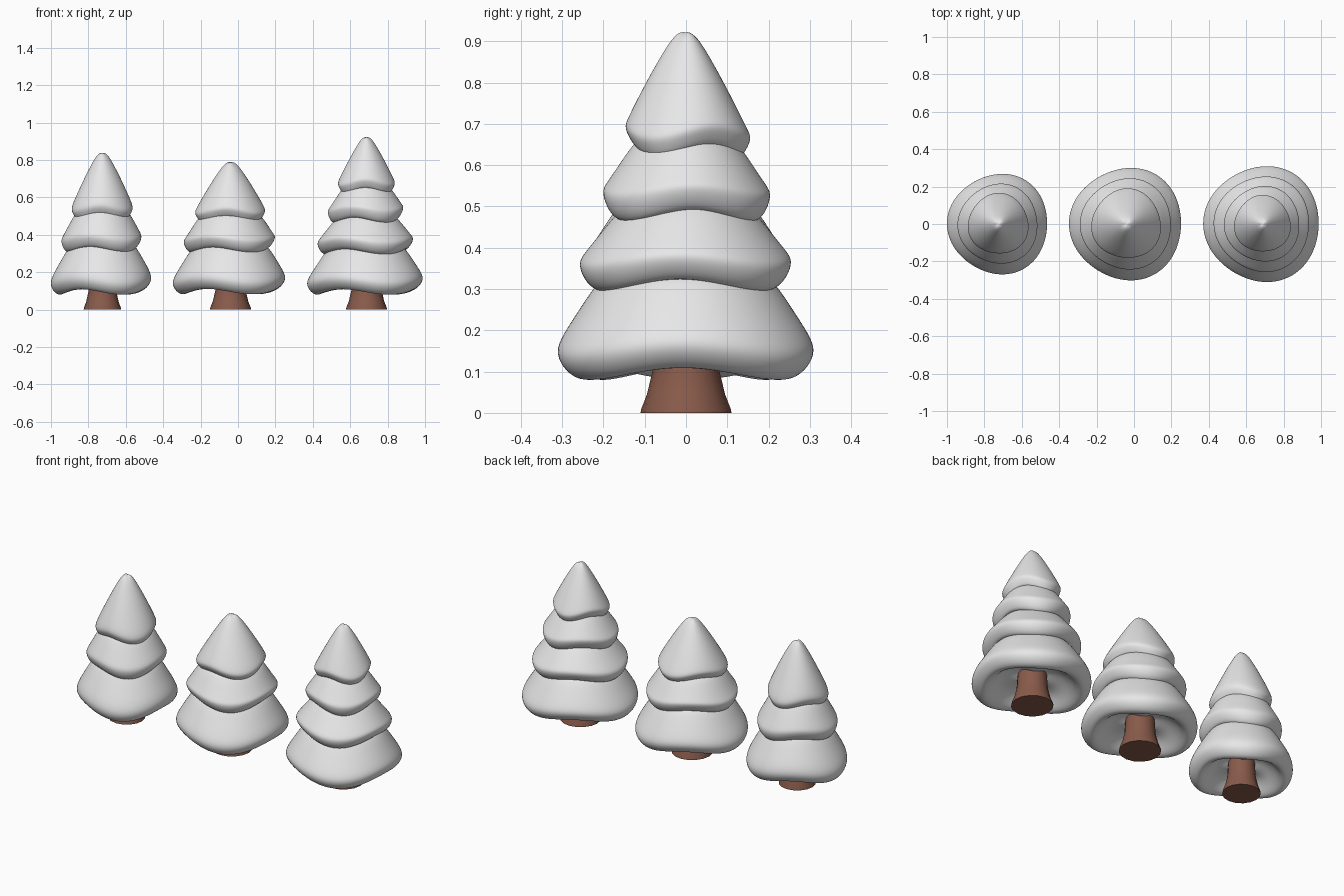
import bpy, bmesh, math

cube = bpy.data.objects.get("Cube")
if cube:
    bpy.data.objects.remove(cube, do_unlink=True)


def material(name, rgb):
    m = bpy.data.materials.new(name)
    m.use_nodes = True
    m.diffuse_color = (*rgb, 1)
    m.node_tree.nodes["Principled BSDF"].inputs["Base Color"].default_value = (*rgb, 1)
    return m


snow = material("snow_white", (0.8, 0.8, 0.8))
bark = material("bark_brown", (0.25, 0.105, 0.07))


def lathe(name, profile, centre_x, mat, segments, warp=lambda r, z, a: (r, z)):
    """Spin an (r, z) profile, bottom to top, bending each point with warp; cap both ends."""
    bm = bmesh.new()
    rings = []
    for r, z in profile:
        ring = []
        for i in range(segments):
            a = math.tau * i / segments
            wr, wz = warp(r, z, a)
            ring.append(bm.verts.new((wr * math.cos(a), wr * math.sin(a), wz)))
        rings.append(ring)
    for low, high in zip(rings, rings[1:]):
        for i in range(segments):
            j = (i + 1) % segments
            bm.faces.new((low[i], low[j], high[j], high[i]))
    bm.faces.new(rings[0][::-1])
    bm.faces.new(rings[-1])
    mesh = bpy.data.meshes.new(name)
    bm.to_mesh(mesh)
    bm.free()
    mesh.materials.append(mat)
    obj = bpy.data.objects.new(name, mesh)
    obj.location.x = centre_x
    bpy.context.collection.objects.link(obj)
    bpy.ops.object.select_all(action="DESELECT")
    obj.select_set(True)
    bpy.context.view_layer.objects.active = obj
    return obj


def snow_tier(name, x, radius, hem, top_radius, top, low_angle, tip=False):
    """Drooping skirt with a hollow underside and a three-lobed wavy hem."""
    h = top - hem
    # hollow underside and rolled lip
    profile = [(radius * f, hem + dz) for f, dz in (
        (0.08, 0.085), (0.45, 0.08), (0.62, 0.045), (0.74, 0.006), (0.86, -0.004),
        (0.97, 0.025), (1.02, 0.06))]
    if tip:
        slope = ((0.97, 0.22), (0.80, 0.40), (0.56, 0.64), (0.33, 0.85),
                 (0.18, 0.965), (0.07, 1.0))
        profile[-1] = (radius * 1.02, hem + 0.045)
        profile += [(radius * f, hem + h * t) for f, t in slope]
    else:
        # shoulder easing in to the neck, then a hidden end inside the next tier
        span = radius - top_radius
        profile += [(radius - span * f, hem + h * t) for f, t in (
            (0.10, 0.44), (0.52, 0.70), (1.0, 1.0), (1.5, 1.2))]

    def warp(r, z, a):
        lobe = math.cos(3 * (a - math.radians(low_angle)))
        fade = max(0.0, min(1.0, 1.15 - (z - hem) / h))
        return r * (1 + 0.035 * lobe * fade), z - 0.016 * lobe * fade

    obj = lathe(name, profile, x, snow, 24, warp)
    sub = obj.modifiers.new("smooth_snow", "SUBSURF")
    sub.levels = sub.render_levels = 2
    bpy.ops.object.shade_smooth()


# Each tree: centre x, trunk foot radius, then tiers of
# (radius, hem height, top radius, top height, angle of lowest lobe)
trees = {
    "left_side_short": (-0.725, 0.10, [
        (0.27, 0.093, 0.185, 0.33, 298), (0.215, 0.32, 0.15, 0.51, 308),
        (0.163, 0.497, 0, 0.838, 325)]),
    "middle": (-0.04, 0.11, [
        (0.302, 0.095, 0.215, 0.32, 298), (0.245, 0.317, 0.175, 0.49, 302),
        (0.187, 0.482, 0, 0.788, 322)]),
    "tall": (0.687, 0.11, [
        (0.311, 0.093, 0.222, 0.31, 298), (0.257, 0.308, 0.165, 0.49, 296),
        (0.203, 0.477, 0.13, 0.65, 306), (0.152, 0.635, 0, 0.922, 328)]),
}

for label, (x, foot, tiers) in trees.items():
    # flared trunk reaching up into the lowest skirt
    trunk = [(foot * f, z) for f, z in (
        (1.0, 0), (0.99, 0.008), (0.86, 0.045), (0.74, 0.1), (0.68, 0.2))]
    lathe(f"{label}_tree_trunk", trunk, x, bark, 16)
    bpy.ops.object.shade_smooth_by_angle(angle=math.radians(40))
    for n, tier in enumerate(tiers, 1):
        snow_tier(f"{label}_tree_snow_tier_{n}", x, *tier, tip=(n == len(tiers)))
